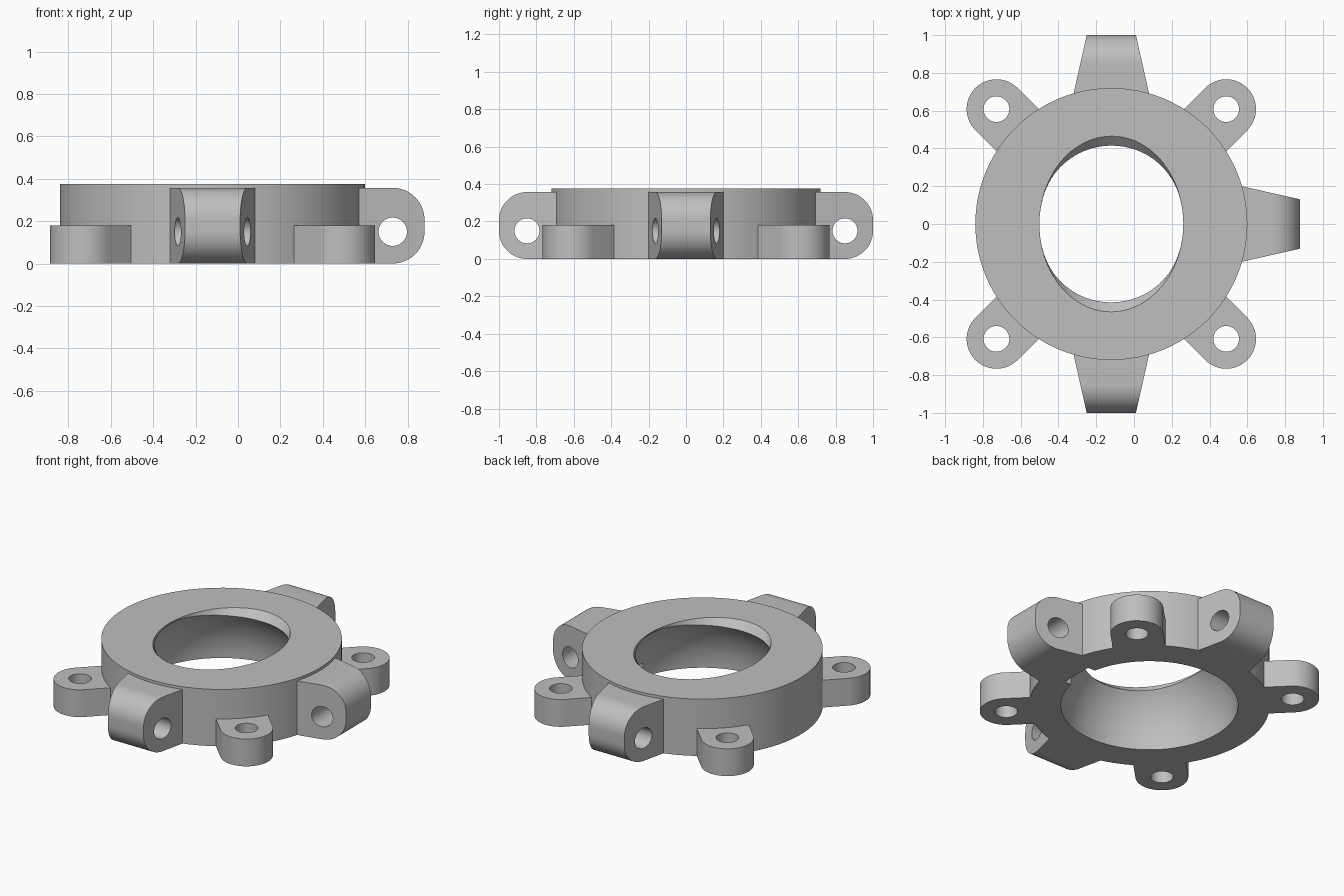
import bpy, bmesh, math
from mathutils import Matrix, Vector

CX = -0.12          # ring centre on x
TOP = 0.375         # ring height

cube = bpy.data.objects.get("Cube")
if cube:
    bpy.data.objects.remove(cube, do_unlink=True)

grey = bpy.data.materials.new("plain grey")
grey.use_nodes = True
colour = (0.52, 0.52, 0.52, 1)
grey.diffuse_color = colour
grey.node_tree.nodes["Principled BSDF"].inputs["Base Color"].default_value = colour


def finish(name, bm, matrix=Matrix()):
    bmesh.ops.recalc_face_normals(bm, faces=bm.faces)
    bm.transform(matrix)
    mesh = bpy.data.meshes.new(name)
    bm.to_mesh(mesh)
    bm.free()
    mesh.materials.append(grey)
    obj = bpy.data.objects.new(name, mesh)
    bpy.context.collection.objects.link(obj)
    return obj


def loft(name, rings, matrix=Matrix()):
    """Closed solid through matching loops of points."""
    bm = bmesh.new()
    loops = [[bm.verts.new(p) for p in ring] for ring in rings]
    for a, b in zip(loops, loops[1:]):
        for i in range(len(a)):
            j = (i + 1) % len(a)
            bm.faces.new((a[i], a[j], b[j], b[i]))
    bm.faces.new(loops[0])
    bm.faces.new(loops[-1])
    return finish(name, bm, matrix)


def ellipse(a, b, z, x=0, n=96):
    return [(x + a * math.cos(2 * math.pi * i / n),
             b * math.sin(2 * math.pi * i / n), z) for i in range(n)]


def arc(x, y, r, start, end, n=16):
    angles = [math.radians(start + (end - start) * i / n) for i in range(n + 1)]
    return [(x + r * math.cos(t), y + r * math.sin(t)) for t in angles]


def select(obj):
    bpy.ops.object.select_all(action="DESELECT")
    obj.select_set(True)
    bpy.context.view_layer.objects.active = obj


def cut(obj, cutter):
    cutter.hide_render = True
    mod = obj.modifiers.new("cut", "BOOLEAN")
    mod.operation = "DIFFERENCE"
    mod.solver = "EXACT"
    mod.object = cutter
    select(obj)
    bpy.ops.object.modifier_apply(modifier=mod.name)
    bpy.data.objects.remove(cutter, do_unlink=True)


def smooth(obj):
    select(obj)
    bpy.ops.object.shade_smooth_by_angle(angle=math.radians(30))


centre = Matrix.Translation((CX, 0, 0))

# Ring with a domed bore, flared front and back at the upper rim
ring = loft("ring_body", [ellipse(0.72, 0.72, 0), ellipse(0.72, 0.72, TOP)], centre)
dome = bmesh.new()
bmesh.ops.create_uvsphere(dome, u_segments=96, v_segments=48, radius=0.53)
cut(ring, finish("dome_cutter", dome, centre))
cut(ring, loft("flare_cutter", [ellipse(0.381, 0.465 + 1.1 * (z - TOP), z)
                                for z in (0.2, 0.45)], centre))

# Shallow notch inside the bore behind the side bracket
notch = bmesh.new()
bmesh.ops.create_cube(notch, size=1)
notch.transform(Matrix.Translation((0.35, 0, 0)) @ Matrix.Diagonal((0.2, 0.22, 0.2, 1)))
cut(ring, finish("notch_cutter", notch))
smooth(ring)

# Four flat mounting ears on the diagonals
outline = [(0.62, -0.158)] + arc(0.86, 0, 0.158, -90, 90, 32) + [(0.62, 0.158)]
for name, angle in (("back_left_ear", 45), ("back_right_ear", 135),
                    ("front_right_ear", 225), ("front_left_ear", 315)):
    turn = centre @ Matrix.Rotation(math.radians(angle), 4, "Z")
    ear = loft(name, [[(x, y, z) for x, y in outline] for z in (0, 0.18)], turn)
    cut(ear, loft("ear_hole", [ellipse(0.068, 0.068, z, 0.86, 40)
                               for z in (-0.1, 0.3)], turn))
    smooth(ear)

# Three tapered, rounded brackets with a cross hole
profile = ([(0.62, 0)] + arc(0.85, 0.15, 0.15, -90, 0)
           + arc(0.85, 0.207, 0.15, 0, 90) + [(0.62, 0.357)])


def half_width(r):
    return 0.2 - (r - 0.69) * 0.225


for name, angle in (("left_bracket", 0), ("back_bracket", 90), ("front_bracket", 270)):
    turn = centre @ Matrix.Rotation(math.radians(angle), 4, "Z")
    bracket = loft(name, [[(r, side * half_width(r), z) for r, z in profile]
                          for side in (-1, 1)], turn)
    lay = Matrix.Translation((0.85, 0, 0.15)) @ Matrix.Rotation(math.pi / 2, 4, "X")
    cut(bracket, loft("bracket_hole", [ellipse(0.067, 0.067, z, 0, 40)
                                       for z in (-0.4, 0.4)], turn @ lay))
    smooth(bracket)
